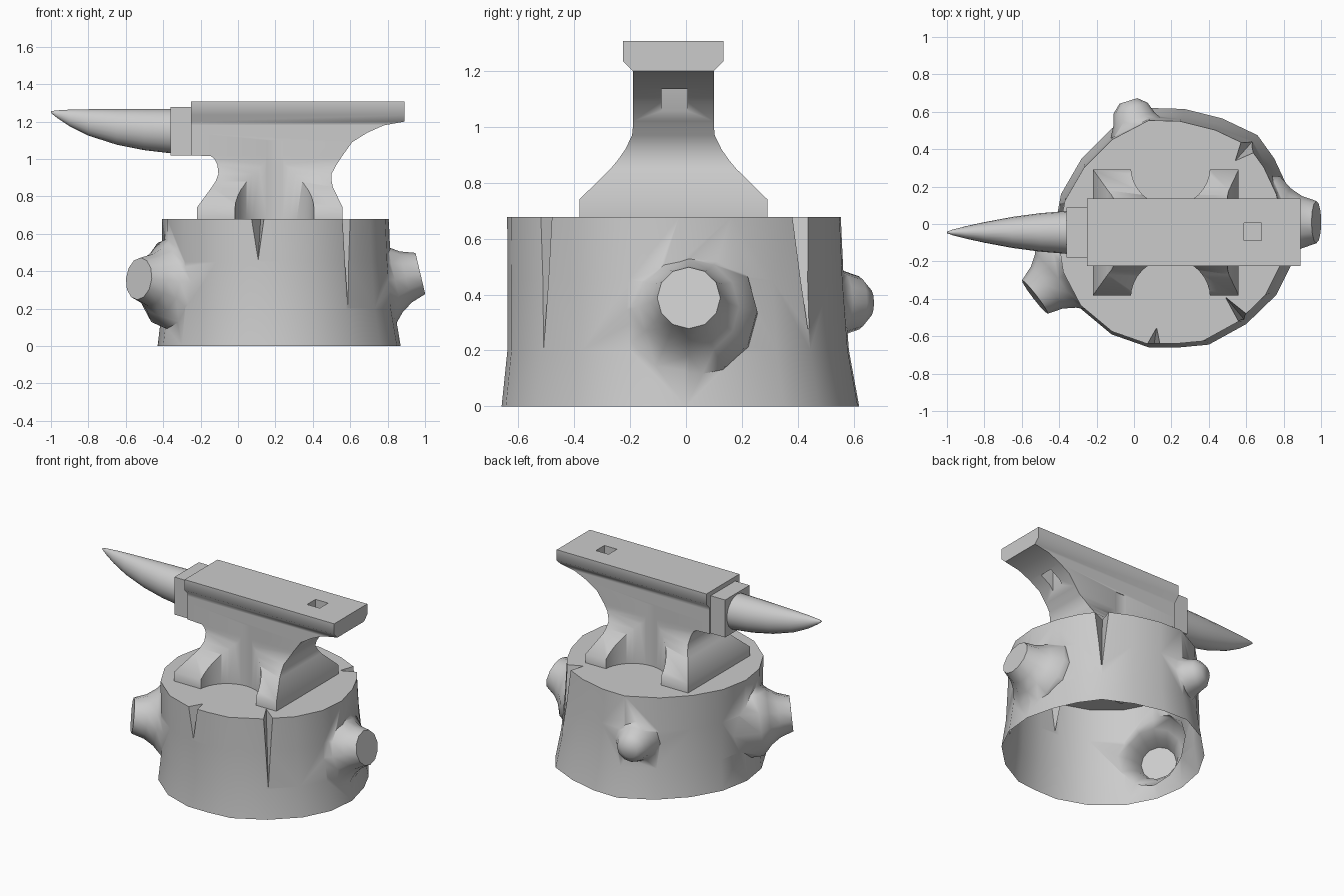
import bpy, bmesh, math
from mathutils import Vector

if "Cube" in bpy.data.objects:
    bpy.data.objects.remove(bpy.data.objects["Cube"])

CY = -0.045  # anvil centre line in y


def finish(name, bm):
    bmesh.ops.recalc_face_normals(bm, faces=bm.faces)
    me = bpy.data.meshes.new(name)
    bm.to_mesh(me)
    bm.free()
    ob = bpy.data.objects.new(name, me)
    bpy.context.collection.objects.link(ob)
    return ob


def loft(name, rings):
    """Closed solid through rings with equal point counts."""
    bm = bmesh.new()
    vs = [[bm.verts.new(p) for p in r] for r in rings]
    n = len(rings[0])
    for a, b in zip(vs, vs[1:]):
        for i in range(n):
            j = (i + 1) % n
            bm.faces.new((a[i], a[j], b[j], b[i]))
    bm.faces.new(vs[0])
    bm.faces.new(vs[-1])
    return finish(name, bm)


def boolean(ob, tool, op):
    m = ob.modifiers.new("cut", 'BOOLEAN')
    m.operation, m.object, m.solver = op, tool, 'EXACT'
    bpy.context.view_layer.objects.active = ob
    bpy.ops.object.modifier_apply(modifier=m.name)
    bpy.data.objects.remove(tool)


def smooth(ob, deg):
    bpy.ops.object.select_all(action='DESELECT')
    ob.select_set(True)
    bpy.context.view_layer.objects.active = ob
    bpy.ops.object.shade_smooth_by_angle(angle=math.radians(deg))


def rect(z, x0, x1, h):
    return [(x0, CY - h, z), (x1, CY - h, z), (x1, CY + h, z), (x0, CY + h, z)]


def disc(c, d, r, n=12):
    d = Vector(d).normalized()
    u = d.cross(Vector((0, 0, 1))).normalized()
    v = u.cross(d)
    return [Vector(c) + r * (u * math.cos(t) + v * math.sin(t))
            for t in (2 * math.pi * i / n for i in range(n))]


# Stump: irregular outline, narrower towards the top
outline = [(-.43, -.05), (-.40, -.25), (-.30, -.44), (-.12, -.59), (.08, -.66),
           (.24, -.66), (.40, -.645), (.60, -.535), (.76, -.38), (.85, -.2),
           (.87, 0), (.82, .2), (.75, .35), (.66, .475), (.47, .565),
           (.27, .615), (.09, .62), (-.12, .51), (-.28, .35), (-.39, .16)]
levels = [(0, 1, .22, -.02), (.2, .955, .215, -.028), (.45, .94, .205, -.037),
          (.678, .933, .2, -.043)]
stump = loft("stump", [[(cx + (x - .22) * s, cy + (y + .02) * s, z)
                        for x, y in outline] for z, s, cx, cy in levels])


# Branch knots: flared cones merged into the trunk
def knot(tip, d, profile):
    d = Vector(d).normalized()
    t = loft("knot", [disc(Vector(tip) - d * k, d, r) for k, r in profile])
    boolean(stump, t, 'UNION')


big = [(0, .113), (.08, .14), (.14, .18), (.2, .245), (.4, .25)]
knot((.975, .01, .388), (.97, 0, .23), big)
knot((-.53, -.39, .36), (-.79, -.61, .1), big)
knot((-.03, .658, .37), (-.3, .95, 0), [(0, .05), (.04, .095), (.1, .115), (.16, .15), (.3, .15)])


# Cracks: tapering wedges cut down from the rim
def crack(x, y, width, depth, zb):
    d = Vector((x - .2, y + .045, 0)).normalized()
    t = Vector((-d.y, d.x, 0))
    p = Vector((x, y, 0))
    w = width / 2 * (depth + .06) / depth
    top = Vector((0, 0, .70))
    bm = bmesh.new()
    pts = [p + d * .06 + t * w + top, p + d * .06 - t * w + top,
           p - d * depth + top, p + d * .03 + Vector((0, 0, zb))]
    v = [bm.verts.new(q) for q in pts]
    for f in ((0, 1, 2), (0, 1, 3), (1, 2, 3), (2, 0, 3)):
        bm.faces.new([v[i] for i in f])
    boolean(stump, finish("wedge", bm), 'DIFFERENCE')


crack(.11, -.625, .06, .08, .42)
crack(.58, -.50, .06, .15, .15)
crack(.61, .415, .10, .11, .26)

# Open underside
bm = bmesh.new()
bm.from_mesh(stump.data)
low = [f for f in bm.faces if all(v.co.z < .001 for v in f.verts)]
bmesh.ops.delete(bm, geom=low, context='FACES')
bm.to_mesh(stump.data)
bm.free()
smooth(stump, 60)

# Anvil body: feet, waist, heel and face plate as one stack of rectangles
stack = [(.672, -.22, .56, .337), (.74, -.22, .56, .337), (.85, -.14, .507, .225),
         (.88, -.12, .501, .2), (.92, -.105, .5, .172), (.97, -.11, .527, .148),
         (1.0, -.125, .547, .145), (1.015, -.145, .556, .145), (1.02, -.25, .56, .145),
         (1.09, -.25, .61, .145), (1.14, -.25, .69, .145), (1.18, -.25, .78, .145),
         (1.2, -.25, .89, .145), (1.235, -.25, .89, .18), (1.308, -.25, .89, .18)]
body = loft("anvil_body", [rect(*s) for s in stack])

# Round recesses between the feet on both sides
for s in (-1, 1):
    c = (.195, CY + s * .352)
    boolean(body, loft("recess", [[(c[0] + .212 * math.cos(t), c[1] + .212 * math.sin(t), z)
            for t in (math.pi * i / 16 for i in range(32))] for z in (.6, 1.1)]), 'DIFFERENCE')

# Square tool hole through the heel
boolean(body, loft("hole", [[(x, y, z) for x, y in
        ((.587, -.087), (.683, -.087), (.683, .005), (.587, .005))] for z in (1.0, 1.4)]),
        'DIFFERENCE')
smooth(body, 52)

# Collar between body and horn
loft("horn_collar", [rect(1.02, -.36, -.25, .133), rect(1.278, -.36, -.25, .133)])

# Horn: flat top line, curved belly
sections = [(-.355, .115, 1.03, 1.268), (-.5, .103, 1.047, 1.268), (-.65, .083, 1.077, 1.267),
            (-.8, .055, 1.125, 1.266), (-.9, .033, 1.175, 1.264), (-.97, .015, 1.222, 1.26),
            (-1, .004, 1.246, 1.256)]
horn = loft("horn", [[(x, CY + h * math.cos(t), (a + b) / 2 + (b - a) / 2 * math.sin(t))
                      for t in (math.pi * i / 10 for i in range(20))]
                     for x, h, a, b in sections])
smooth(horn, 40)
